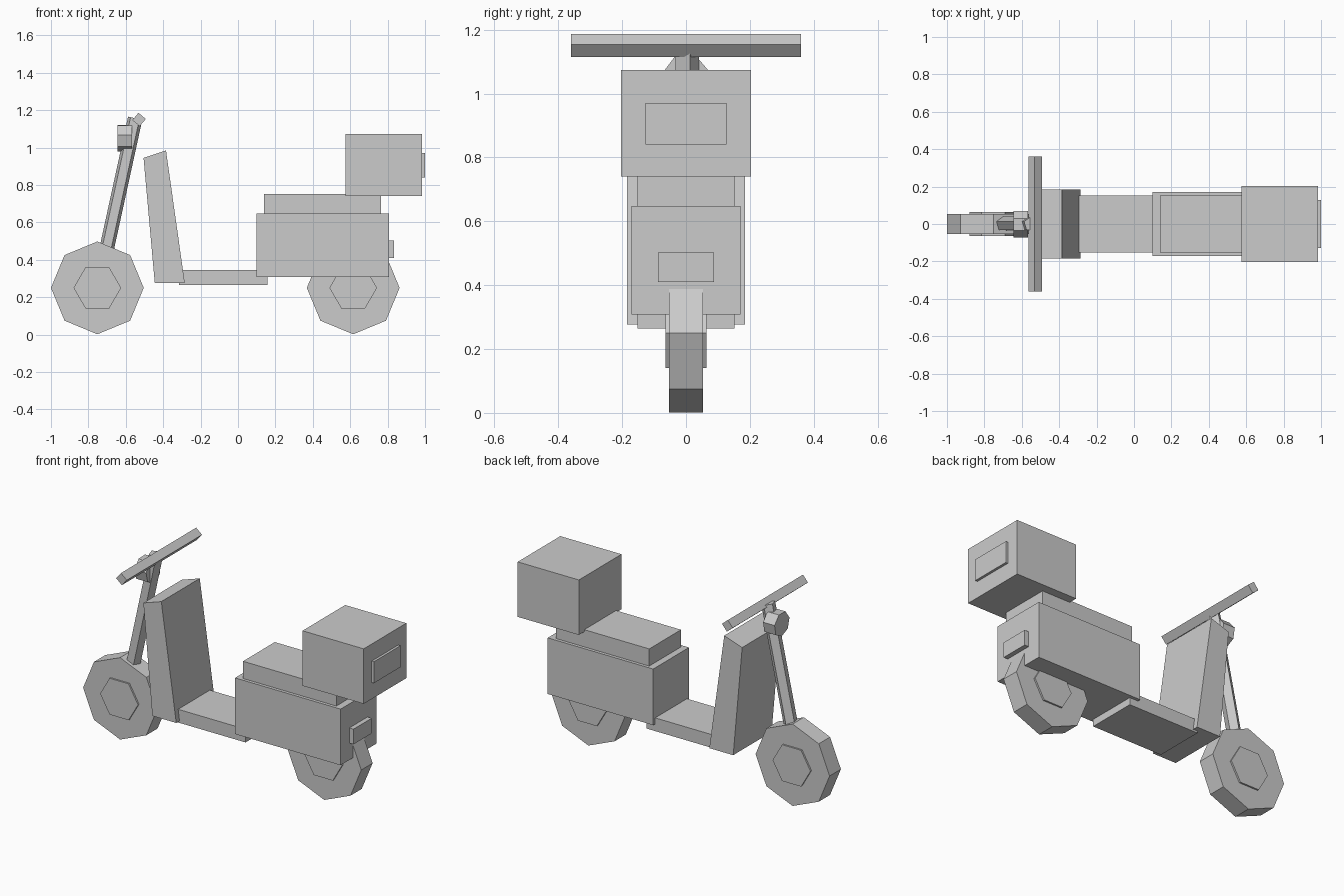
import bpy, bmesh
from math import cos, sin, pi, radians
from mathutils import Vector

if "Cube" in bpy.data.objects:
    bpy.data.objects.remove(bpy.data.objects["Cube"], do_unlink=True)

grey = bpy.data.materials.new("plain_grey")
grey.use_nodes = True
grey.diffuse_color = (0.6, 0.6, 0.6, 1)
grey.node_tree.nodes["Principled BSDF"].inputs["Base Color"].default_value = (0.6, 0.6, 0.6, 1)

X, Y, Z = Vector((1, 0, 0)), Vector((0, 1, 0)), Vector((0, 0, 1))


def prism(name, outline, sweep):
    """Solid made by sweeping a flat outline along a vector."""
    bm = bmesh.new()
    face = bm.faces.new([bm.verts.new(p) for p in outline])
    result = bmesh.ops.extrude_face_region(bm, geom=[face], use_keep_orig=True)
    moved = [g for g in result["geom"] if isinstance(g, bmesh.types.BMVert)]
    bmesh.ops.translate(bm, verts=moved, vec=sweep)
    bmesh.ops.recalc_face_normals(bm, faces=bm.faces[:])
    mesh = bpy.data.meshes.new(name)
    bm.to_mesh(mesh)
    bm.free()
    mesh.materials.append(grey)
    obj = bpy.data.objects.new(name, mesh)
    bpy.context.collection.objects.link(obj)
    return obj


def ring(center, radius, sides, u, v, start=0):
    """Regular polygon in the plane of u and v."""
    angles = [radians(start) + 2 * pi * i / sides for i in range(sides)]
    return [Vector(center) + radius * (cos(a) * u + sin(a) * v) for a in angles]


def across(name, profile, half_width):
    """Side profile (x, z) swept over the full width."""
    return prism(name, [(x, -half_width, z) for x, z in profile], Y * 2 * half_width)


def block(name, x0, x1, z0, z1, half_width):
    return across(name, [(x0, z0), (x1, z0), (x1, z1), (x0, z1)], half_width)


# Wheels with raised hexagonal hubs
for end, x in (("front", -0.752), ("rear", 0.616)):
    for part, radius, sides, half in (("wheel", 0.248, 8, 0.054), ("hub", 0.127, 6, 0.064)):
        prism(f"{end}_{part}", ring((x, -half, 0.25), radius, sides, X, Z), Y * 2 * half)

# Body, floor and leg shield
block("rear_body", 0.10, 0.807, 0.308, 0.648, 0.171)
block("seat", 0.14, 0.765, 0.64, 0.752, 0.152)
block("floor_board", -0.315, 0.157, 0.265, 0.345, 0.152)
across("leg_shield", [(-0.445, 0.277), (-0.285, 0.277), (-0.385, 0.985), (-0.505, 0.945)], 0.184)

# Cargo box, its rear panel, and tail light
block("cargo_box", 0.575, 0.985, 0.74, 1.073, 0.204)
block("box_panel", 0.98, 1.0, 0.84, 0.97, 0.127)
block("tail_light", 0.80, 0.835, 0.41, 0.502, 0.087)

# Leaning steering column
bottom, top = Vector((-0.737, 0, 0.30)), Vector((-0.55, 0, 1.157))
axis = (top - bottom).normalized()
prism("steering_column", ring(bottom, 0.041, 5, Y.cross(axis), Y, 17), top - bottom)

# Handlebar and headlight
prism("handlebar", ring((-0.529, -0.36, 1.15), 0.036, 4, X, Z, 5), Y * 0.72)
prism("headlight", ring((-0.643, 0, 1.053), 0.073, 7, -Y, Z, 11), X * 0.077)
